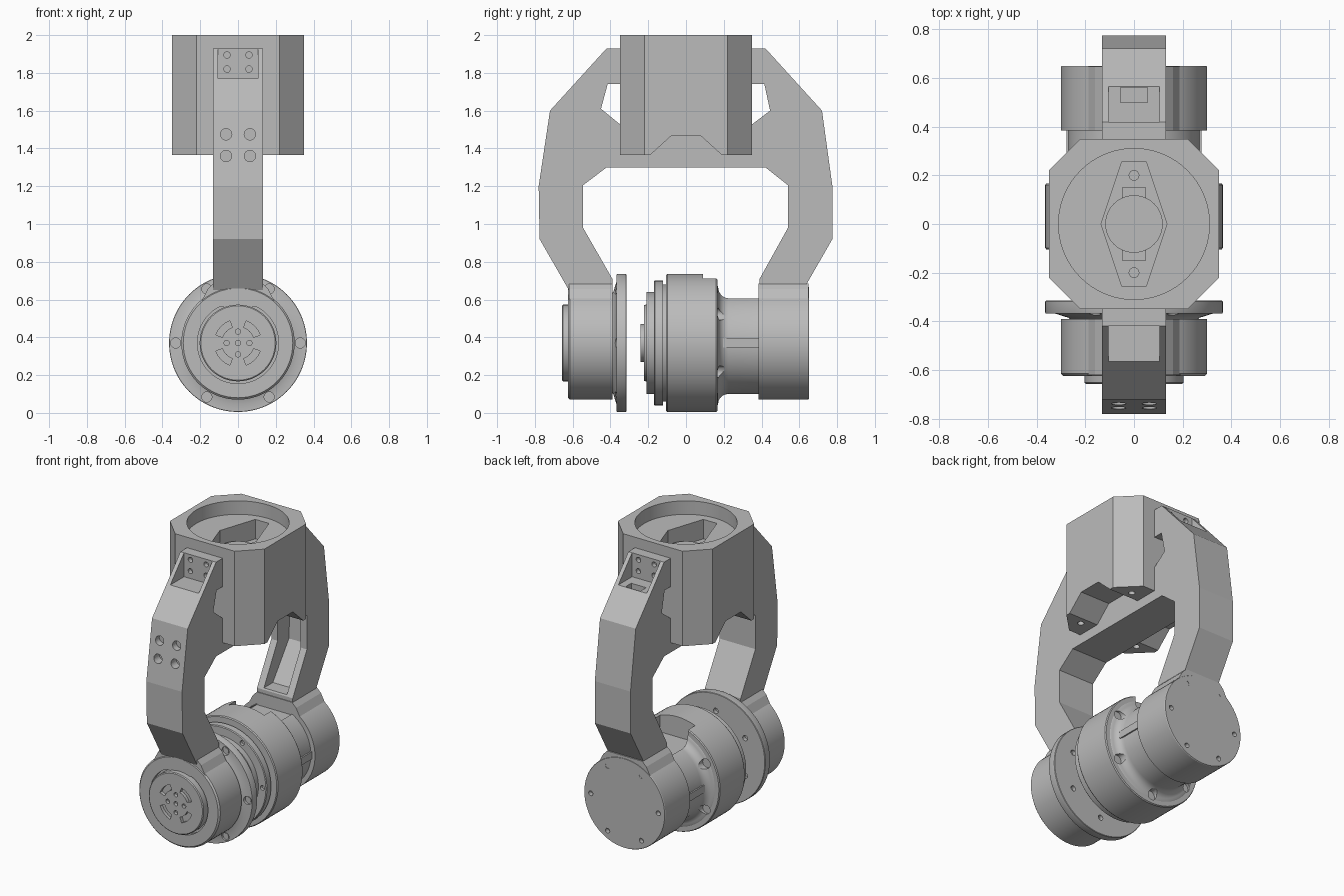
import bpy, bmesh, math
from math import cos, sin, pi, radians

cube = bpy.data.objects.get("Cube")
if cube:
    bpy.data.objects.remove(cube, do_unlink=True)

grey = bpy.data.materials.new("plain grey")
grey.use_nodes = True
GREY = (0.5, 0.5, 0.5, 1)
grey.diffuse_color = GREY
grey.node_tree.nodes["Principled BSDF"].inputs["Base Color"].default_value = GREY
AXIS_Z = 0.37  # height of the motor axis


def finish(name, bm):
    bmesh.ops.recalc_face_normals(bm, faces=bm.faces)
    mesh = bpy.data.meshes.new(name)
    bm.to_mesh(mesh)
    bm.free()
    mesh.materials.append(grey)
    ob = bpy.data.objects.new(name, mesh)
    bpy.context.collection.objects.link(ob)
    return ob


def prism(name, pts, axis, a, b):
    """Extrude a 2D outline along an axis from a to b."""
    place = {"X": lambda p, t: (t, p[0], p[1]),
             "Y": lambda p, t: (p[0], t, p[1]),
             "Z": lambda p, t: (p[0], p[1], t)}[axis]
    bm = bmesh.new()
    lo = [bm.verts.new(place(p, a)) for p in pts]
    hi = [bm.verts.new(place(p, b)) for p in pts]
    bm.faces.new(lo)
    bm.faces.new(hi)
    for i in range(len(pts)):
        j = (i + 1) % len(pts)
        bm.faces.new((lo[i], lo[j], hi[j], hi[i]))
    return finish(name, bm)


def rect(x0, x1, y0, y1):
    return [(x0, y0), (x1, y0), (x1, y1), (x0, y1)]


def circle(cx, cy, r, n=24):
    return [(cx + r * cos(2 * pi * i / n), cy + r * sin(2 * pi * i / n)) for i in range(n)]


def lathe(name, profile, n=72):
    """Turn a (y, radius) profile around the motor axis."""
    bm = bmesh.new()
    rings = [[bm.verts.new((x, y, z)) for x, z in circle(0, AXIS_Z, r, n)] for y, r in profile]
    bm.faces.new(rings[0])
    bm.faces.new(rings[-1])
    for p, q in zip(rings, rings[1:]):
        for i in range(n):
            j = (i + 1) % n
            bm.faces.new((p[i], p[j], q[j], q[i]))
    return finish(name, bm)


def cut(ob, *cutters):
    for c in cutters:
        m = ob.modifiers.new("cut", "BOOLEAN")
        m.operation, m.solver, m.object = "DIFFERENCE", "EXACT", c
        c.hide_render = True
        bpy.context.view_layer.objects.active = ob
        bpy.ops.object.modifier_apply(modifier=m.name)
        bpy.data.objects.remove(c, do_unlink=True)


def smooth(*obs):
    bpy.ops.object.select_all(action="DESELECT")
    for ob in obs:
        ob.select_set(True)
    bpy.context.view_layer.objects.active = obs[0]
    bpy.ops.object.shade_smooth_by_angle(angle=radians(25))


def bolt_circle(r, count, start=0.0):
    for i in range(count):
        a = start + 2 * pi * i / count
        yield r * cos(a), AXIS_Z + r * sin(a)


# Octagonal housing with round cup, hexagonal well and notched underside
octagon = [(-.35, -.22), (-.22, -.35), (.22, -.35), (.35, -.22),
           (.35, .22), (.22, .35), (-.22, .35), (-.35, .22)]
housing = prism("housing", octagon, "Z", 1.365, 2.0)
hexagon = [(-.05, -.255), (.05, -.255), (.135, 0), (.05, .255), (-.05, .255), (-.135, 0)]
cut(housing,
    prism("c", circle(0, 0, .31, 72), "Z", 1.91, 2.1),
    prism("c", hexagon, "Z", 1.78, 1.95),
    prism("c", [(-.19, 1.365), (-.19, 1.3), (.19, 1.3), (.19, 1.365), (.08, 1.465), (-.08, 1.465)],
          "X", -.5, .5))
for sy in (-1, 1):
    cut(housing, prism("c", circle(0, .2 * sy, .02), "Z", 1.74, 1.85))
    for sx in (-1, 1):
        cut(housing, prism("c", circle(.22 * sx, .24 * sy, .02), "Z", 1.3, 1.41))
well_disc = prism("well_disc", circle(0, 0, .118, 48), "Z", 1.77, 1.82)
well_bar = prism("well_bar", rect(-.05, .05, -.15, .15), "Z", 1.77, 1.80)

# Fork frame: both arms and the crossbar as one side outline
outline = [(-.34, 1.93), (-.42, 1.93), (-.72, 1.60), (-.78, 1.20), (-.775, .92), (-.62, .65),
           (-.39, .66), (-.39, .71), (-.545, .98), (-.545, 1.205), (-.42, 1.30),
           (.42, 1.30), (.54, 1.205), (.54, .98), (.39, .71), (.39, .66), (.62, .65),
           (.775, .92), (.775, 1.20), (.72, 1.60), (.42, 1.93), (.34, 1.93),
           (.34, 1.74), (.415, 1.74), (.445, 1.60), (.34, 1.52),
           (-.34, 1.52), (-.45, 1.61), (-.415, 1.74), (-.34, 1.74)]
frame = prism("fork_frame", outline, "X", -.132, .132)
for s in (-1, 1):
    # pockets with four screw holes at the arm tops
    y0, y1 = sorted((.42 * s, .62 * s))
    cut(frame, prism("c", rect(-.105, .105, y0, y1), "Z", 1.77, 2.05))
    for sx in (-1, 1):
        for z in (1.82, 1.895):
            cut(frame, prism("c", circle(.058 * sx, z, .017, 16), "Y", .39 * s, .45 * s))
# counterbored holes on the front arm
for sx in (-1, 1):
    for z in (1.36, 1.475):
        cut(frame, prism("c", circle(.063 * sx, z, .03), "Y", -.85, -.70))
# cable slot and inner channel of the back arm
channel = [(.30, .72), (.49, .72), (.66, .95), (.67, 1.2), (.645, 1.36), (.515, 1.36), (.43, 1.30), (.42, 1.1)]
cut(frame,
    prism("c", rect(-.055, .055, .5, .56), "Z", 1.62, 1.8),
    prism("c", channel, "X", -.085, .085))

# Front hub with saddle under the arm
front_hub = lathe("front_hub", [(-.625, .29), (-.615, .30), (-.39, .30)])
cut(front_hub, lathe("c", [(-.7, .215), (-.60, .215)]))
saddle = [(-.21, .56), (.21, .56), (.16, .655), (.13, .685), (-.13, .685), (-.16, .655)]
front_saddle = prism("front_saddle", saddle, "Y", -.62, -.39)
front_flange = lathe("front_flange", [(-.40, .25), (-.385, .27), (-.368, .325), (-.368, .363),
                                      (-.363, .365), (-.318, .365), (-.315, .362)])
for x, z in bolt_circle(.33, 6):
    cut(front_flange, prism("c", circle(x, z, .027, 20), "Y", -.40, -.355))
    screw = prism("flange_screw", circle(x, z, .018, 16), "Y", -.36, -.35)
for x, z in bolt_circle(.25, 6, pi / 6):
    cut(front_flange, prism("c", circle(x, z, .018, 16), "Y", -.34, -.30))

# Output disc with arc slots and holes
output_disc = lathe("output_disc", [(-.657, .197), (-.652, .203), (-.595, .203)])
for k in range(4):
    mid = pi / 4 + k * pi / 2
    arc = [mid + radians(d) for d in (-25, -12, 0, 12, 25)]
    slot = [(.125 * cos(a), AXIS_Z + .125 * sin(a)) for a in arc]
    slot += [(.088 * cos(a), AXIS_Z + .088 * sin(a)) for a in reversed(arc)]
    cut(output_disc, prism("c", slot, "Y", -.7, -.635))
for x, z in list(bolt_circle(.06, 4)) + [(0, AXIS_Z)]:
    cut(output_disc, prism("c", circle(x, z, .014, 16), "Y", -.7, -.635))

# Motor: stepped front, wide drum, filleted neck
fillet = [(.225 - .055 * sin(a), .325 - .055 * cos(a)) for a in [pi / 2 * (1 - i / 6) for i in range(7)]]
motor = lathe("motor", [(-.24, .10), (-.222, .10), (-.222, .20), (-.208, .205), (-.208, .27),
                        (-.17, .27), (-.17, .325), (-.165, .33), (-.122, .33), (-.122, .31),
                        (-.105, .31), (-.105, .36), (-.098, .365), (.16, .365), (.167, .36),
                        (.167, .33)] + fillet + [(.40, .27)])
cut(motor, prism("c", rect(-.13, .13, .60, .9), "Y", .09, .5))
for x, z in bolt_circle(.305, 6, pi / 6):
    cut(motor, prism("c", circle(x, z, .032, 20), "Y", .155, .25))
for x, z in bolt_circle(.30, 6):
    cut(motor, prism("c", circle(x, z, .016, 16), "Y", -.2, -.15))
neck_rib = prism("neck_rib", rect(-.278, .278, .345, .395), "Y", .16, .39)

# Back hub with its saddle and screw holes
back_hub = lathe("back_hub", [(.385, .30), (.645, .30), (.65, .297)])
for x, z in bolt_circle(.25, 6):
    cut(back_hub, prism("c", circle(x, z, .016, 16), "Y", .62, .7))
back_saddle = prism("back_saddle", saddle, "Y", .385, .648)

smooth(housing, well_disc, front_hub, front_flange, output_disc, motor, back_hub)
